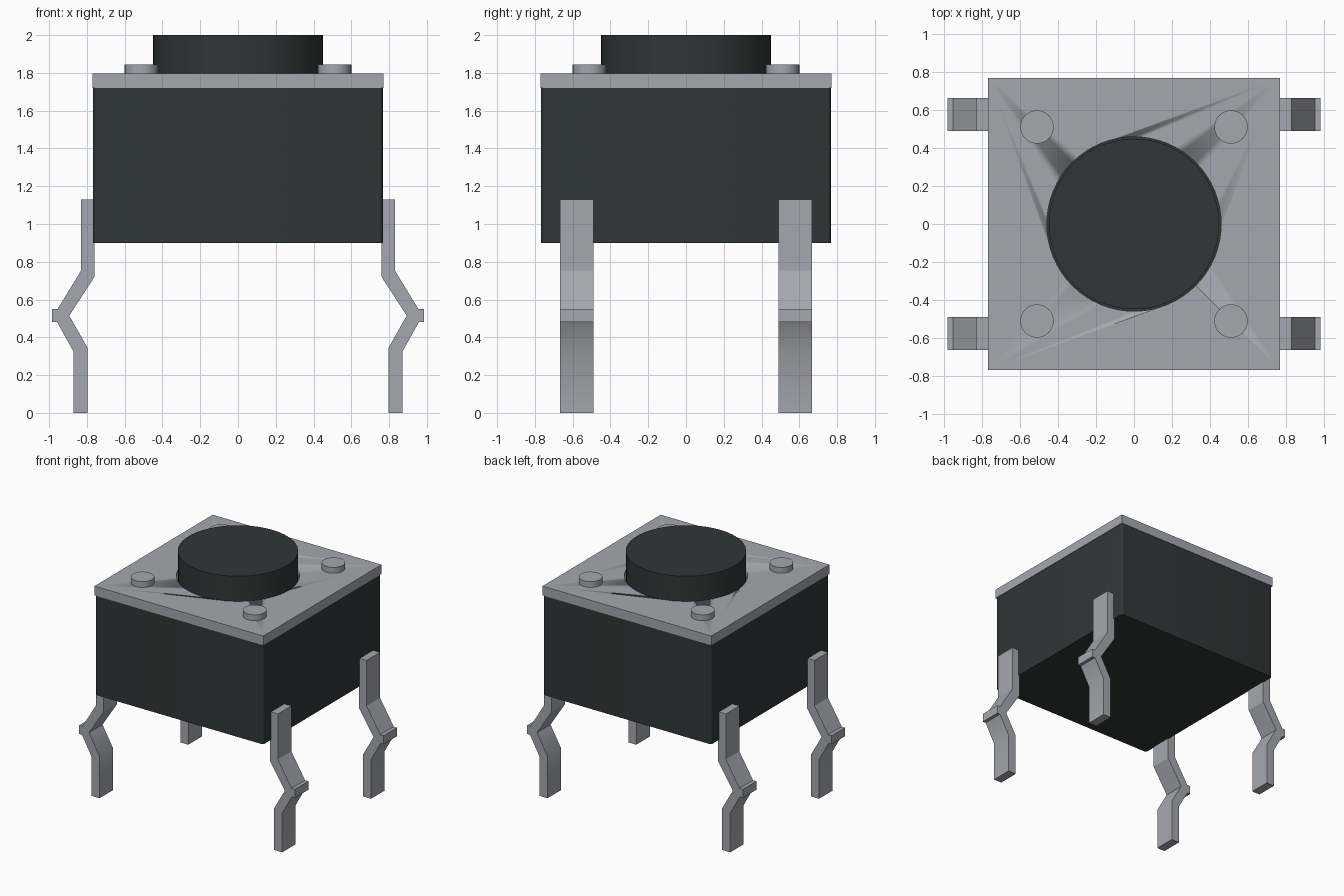
import bpy, bmesh, math
from mathutils import Matrix

if "Cube" in bpy.data.objects:
    bpy.data.objects.remove(bpy.data.objects["Cube"])


def material(name, rgb):
    m = bpy.data.materials.new(name)
    m.diffuse_color = (*rgb, 1)
    m.use_nodes = True
    m.node_tree.nodes["Principled BSDF"].inputs["Base Color"].default_value = m.diffuse_color
    return m


DARK = material("dark plastic", (0.028, 0.038, 0.037))
METAL = material("grey metal", (0.37, 0.39, 0.43))


def finish(name, bm, mat):
    bmesh.ops.recalc_face_normals(bm, faces=bm.faces)
    mesh = bpy.data.meshes.new(name)
    bm.to_mesh(mesh)
    bm.free()
    mesh.materials.append(mat)
    ob = bpy.data.objects.new(name, mesh)
    bpy.context.collection.objects.link(ob)
    bpy.ops.object.select_all(action='DESELECT')
    ob.select_set(True)
    bpy.context.view_layer.objects.active = ob
    bpy.ops.object.shade_smooth_by_angle(angle=math.radians(30))
    return ob


def box(name, half, z0, z1, mat, round_corners=0):
    bm = bmesh.new()
    bmesh.ops.create_cube(bm, size=1, matrix=Matrix.Translation((0, 0, (z0 + z1) / 2))
                          @ Matrix.Diagonal((2 * half, 2 * half, z1 - z0, 1)))
    if round_corners:
        upright = [e for e in bm.edges
                   if abs(e.verts[0].co.z - e.verts[1].co.z) > 0.01]
        bmesh.ops.bevel(bm, geom=upright, offset=round_corners, segments=4,
                        profile=0.5, affect='EDGES')
    return finish(name, bm, mat)


def disc(name, x, y, r, z0, z1, mat, sides):
    bm = bmesh.new()
    bmesh.ops.create_cone(bm, cap_ends=True, segments=sides, radius1=r, radius2=r,
                          depth=z1 - z0,
                          matrix=Matrix.Translation((x, y, (z0 + z1) / 2)))
    return finish(name, bm, mat)


# Housing with slightly rounded upright corners
box("housing", 0.767, 0.90, 1.72, DARK, 0.02)

# Cover plate with a round hole for the button
plate = box("cover_plate", 0.77, 1.72, 1.797, METAL)
cutter = disc("hole_cutter", 0, 0, 0.46, 1.6, 1.9, METAL, 64)
cutter.hide_render = True
cutter.hide_set(True)
hole = plate.modifiers.new("hole", 'BOOLEAN')
hole.operation = 'DIFFERENCE'
hole.solver = 'EXACT'
hole.object = cutter

# Push button
disc("button", 0, 0, 0.45, 1.72, 2.0, DARK, 64)

# Bent leg outline, seen from the front on the right side
LEG = [(0.83, 1.13), (0.83, 0.755), (0.955, 0.55), (0.985, 0.55), (0.985, 0.48),
       (0.957, 0.48), (0.87, 0.323), (0.87, 0), (0.797, 0), (0.797, 0.345),
       (0.893, 0.515), (0.76, 0.72), (0.76, 1.13)]


def leg(name, sx, sy):
    bm = bmesh.new()
    face = bm.faces.new([bm.verts.new((sx * x, sy * 0.49, z)) for x, z in LEG])
    out = bmesh.ops.extrude_face_region(bm, geom=[face], use_keep_orig=True)
    moved = [g for g in out["geom"] if isinstance(g, bmesh.types.BMVert)]
    bmesh.ops.translate(bm, verts=moved, vec=(0, sy * 0.176, 0))
    return finish(name, bm, METAL)


# Legs and rivets at the four corners
for sx, side in ((-1, "left"), (1, "right")):
    for sy, end in ((-1, "front"), (1, "back")):
        leg(f"leg_{end}_{side}", sx, sy)
        disc(f"rivet_{end}_{side}", sx * 0.512, sy * 0.512, 0.088, 1.78, 1.845, METAL, 32)
